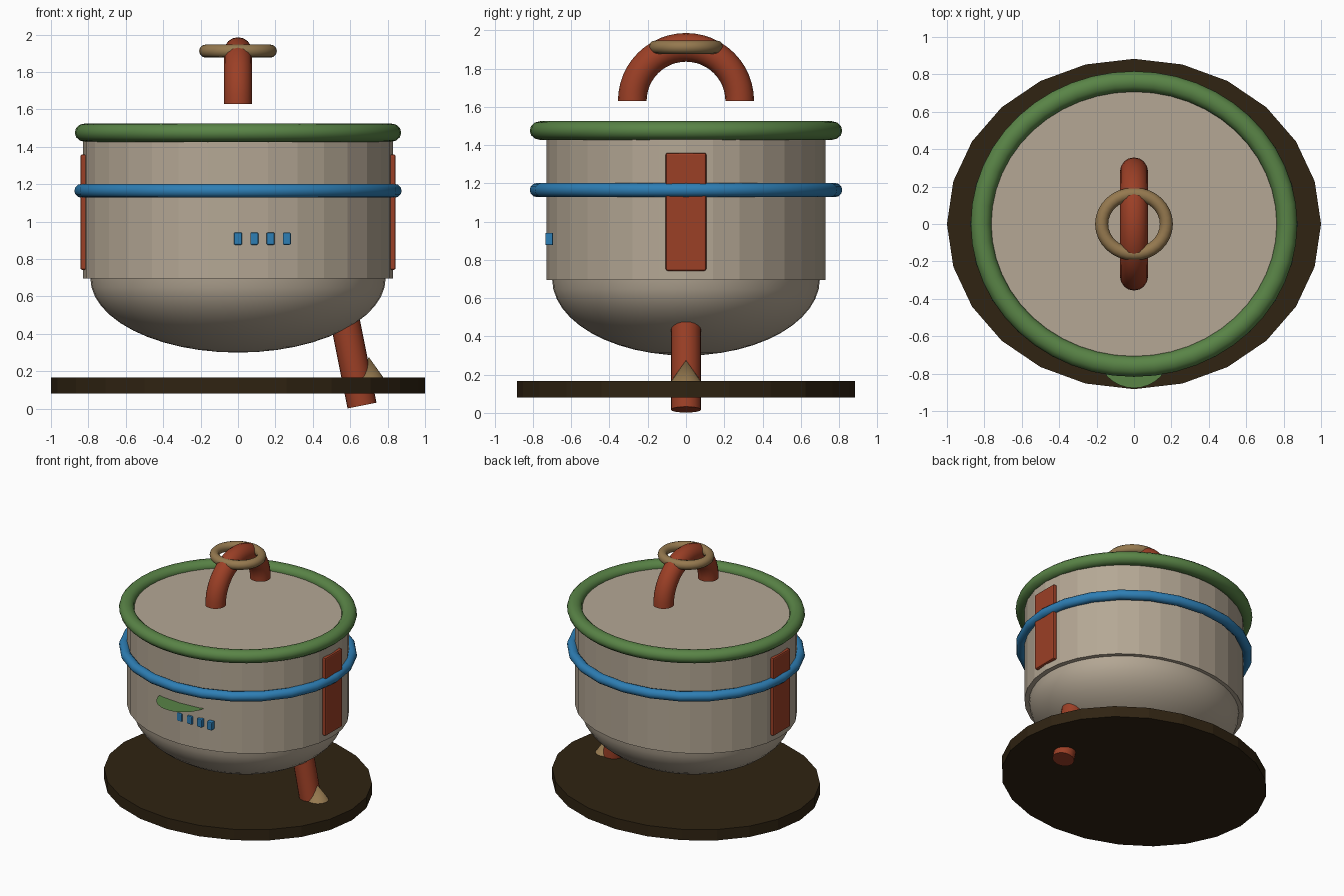
import bpy, bmesh, math
from mathutils import Matrix, Vector

if "Cube" in bpy.data.objects:
    bpy.data.objects.remove(bpy.data.objects["Cube"])


def material(name, r, g, b):
    m = bpy.data.materials.new(name)
    m.diffuse_color = (r, g, b, 1)
    m.use_nodes = True
    m.node_tree.nodes["Principled BSDF"].inputs["Base Color"].default_value = m.diffuse_color
    return m


STONE = material("warm_grey", 0.46, 0.39, 0.30)
GREEN = material("green", 0.10, 0.23, 0.062)
BLUE = material("blue", 0.027, 0.21, 0.46)
RED = material("rust_red", 0.33, 0.05, 0.019)
TAN = material("tan", 0.30, 0.19, 0.078)
DARK = material("dark_brown", 0.029, 0.017, 0.006)


def finish(name, bm, mat, smooth=None):
    """Turn a bmesh into a named, coloured object."""
    bmesh.ops.recalc_face_normals(bm, faces=bm.faces)
    mesh = bpy.data.meshes.new(name)
    bm.to_mesh(mesh)
    bm.free()
    mesh.materials.append(mat)
    ob = bpy.data.objects.new(name, mesh)
    bpy.context.collection.objects.link(ob)
    if smooth:
        bpy.ops.object.select_all(action='DESELECT')
        ob.select_set(True)
        bpy.context.view_layer.objects.active = ob
        bpy.ops.object.shade_smooth_by_angle(angle=math.radians(smooth))
    return ob


def cone(name, mat, center, r1, r2, depth, sides, y_scale=1, tilt=0, smooth=None):
    bm = bmesh.new()
    m = (Matrix.Translation(center) @ Matrix.Rotation(tilt, 4, 'Y')
         @ Matrix.Diagonal((1, y_scale, 1, 1)))
    bmesh.ops.create_cone(bm, cap_ends=True, segments=sides, radius1=r1,
                          radius2=r2, depth=depth, matrix=m)
    return finish(name, bm, mat, smooth)


def box(name, mat, center, size, bevel):
    bm = bmesh.new()
    bmesh.ops.create_cube(bm, size=1, matrix=Matrix.Translation(center)
                          @ Matrix.Diagonal((*size, 1)))
    bmesh.ops.bevel(bm, geom=bm.edges[:], offset=bevel, segments=2,
                    profile=0.5, affect='EDGES')
    return finish(name, bm, mat)


def ring(name, mat, z, rx, ry, tube_r, tube_z, steps, sides=12):
    """Elliptical torus lying flat at height z."""
    bm = bmesh.new()
    loops = []
    for i in range(steps):
        a = 2 * math.pi * i / steps
        loop = []
        for j in range(sides):
            b = 2 * math.pi * j / sides
            d = tube_r * math.cos(b)
            loop.append(bm.verts.new(((rx + d) * math.cos(a), (ry + d) * math.sin(a),
                                      z + tube_z * math.sin(b))))
        loops.append(loop)
    for i in range(steps):
        p, q = loops[i], loops[(i + 1) % steps]
        for j in range(sides):
            k = (j + 1) % sides
            bm.faces.new((p[j], q[j], q[k], p[k]))
    return finish(name, bm, mat, 40)


# Base plate
cone("base_plate", DARK, (0, 0, 0.123), 1, 1, 0.086, 24, 0.883)

# Pot wall with flat lid
cone("pot_wall", STONE, (0, 0, 1.085), 0.828, 0.828, 0.78, 32, 0.88)

# Rounded pot bottom: lower half of a squashed sphere
bm = bmesh.new()
bmesh.ops.create_uvsphere(bm, u_segments=48, v_segments=24, radius=1)
bmesh.ops.delete(bm, geom=[v for v in bm.verts if v.co.z > 0.01], context='VERTS')
bmesh.ops.transform(bm, verts=bm.verts, matrix=Matrix.Translation((0, 0, 0.70))
                    @ Matrix.Diagonal((0.79, 0.70, 0.40, 1)))
finish("pot_bottom", bm, STONE, 40)

# Rim and middle band
ring("rim", GREEN, 1.476, 0.818, 0.762, 0.055, 0.049, 48)
ring("middle_band", BLUE, 1.165, 0.838, 0.78, 0.037, 0.037, 24)

# Side plates
for side, label in ((-1, "left"), (1, "right")):
    box(f"side_plate_{label}", RED, (side * 0.818, 0, 1.051), (0.05, 0.212, 0.617), 0.01)

# Row of buttons on the front
for i in range(4):
    box(f"button_{i + 1}", BLUE, (i * 0.087, -0.715, 0.909), (0.043, 0.04, 0.065), 0.006)

# Thin front shelf
bm = bmesh.new()
bmesh.ops.create_circle(bm, cap_ends=True, segments=32, radius=0.197,
                        matrix=Matrix.Translation((0, -0.68, 1.02)))
finish("front_shelf", bm, GREEN)

# Arched handle floating over the lid
bm = bmesh.new()
bmesh.ops.create_circle(bm, cap_ends=True, segments=16, radius=0.075,
                        matrix=Matrix.Translation((0, 0.281, 1.63)))
bmesh.ops.spin(bm, geom=bm.verts[:] + bm.edges[:] + bm.faces[:], cent=(0, 0, 1.63),
               axis=(1, 0, 0), angle=math.pi, steps=24, use_duplicate=False)
arch = bm.verts[:]
bmesh.ops.remove_doubles(bm, verts=arch, dist=0.0001)
if not any(len(f.verts) == 16 and f.calc_center_median().y > 0 for f in bm.faces):
    bmesh.ops.holes_fill(bm, edges=[e for e in bm.edges if e.is_boundary])
finish("handle_arch", bm, RED, 40)

# Loose ring around the handle top
ring("handle_ring", TAN, 1.912, 0.173, 0.16, 0.035, 0.035, 32)

# Leaning leg running up into the pot, with a small spike beside it
lean = math.atan(0.2)
axis = Vector((-math.sin(lean), 0, math.cos(lean)))
foot = Vector((0.663, 0, 0.017))
cone("leg", RED, foot + axis * 0.29, 0.079, 0.079, 0.58, 20, tilt=-lean, smooth=40)
cone("leg_spike", TAN, (0.70, 0, 0.205), 0.10, 0, 0.14, 20, smooth=40)
